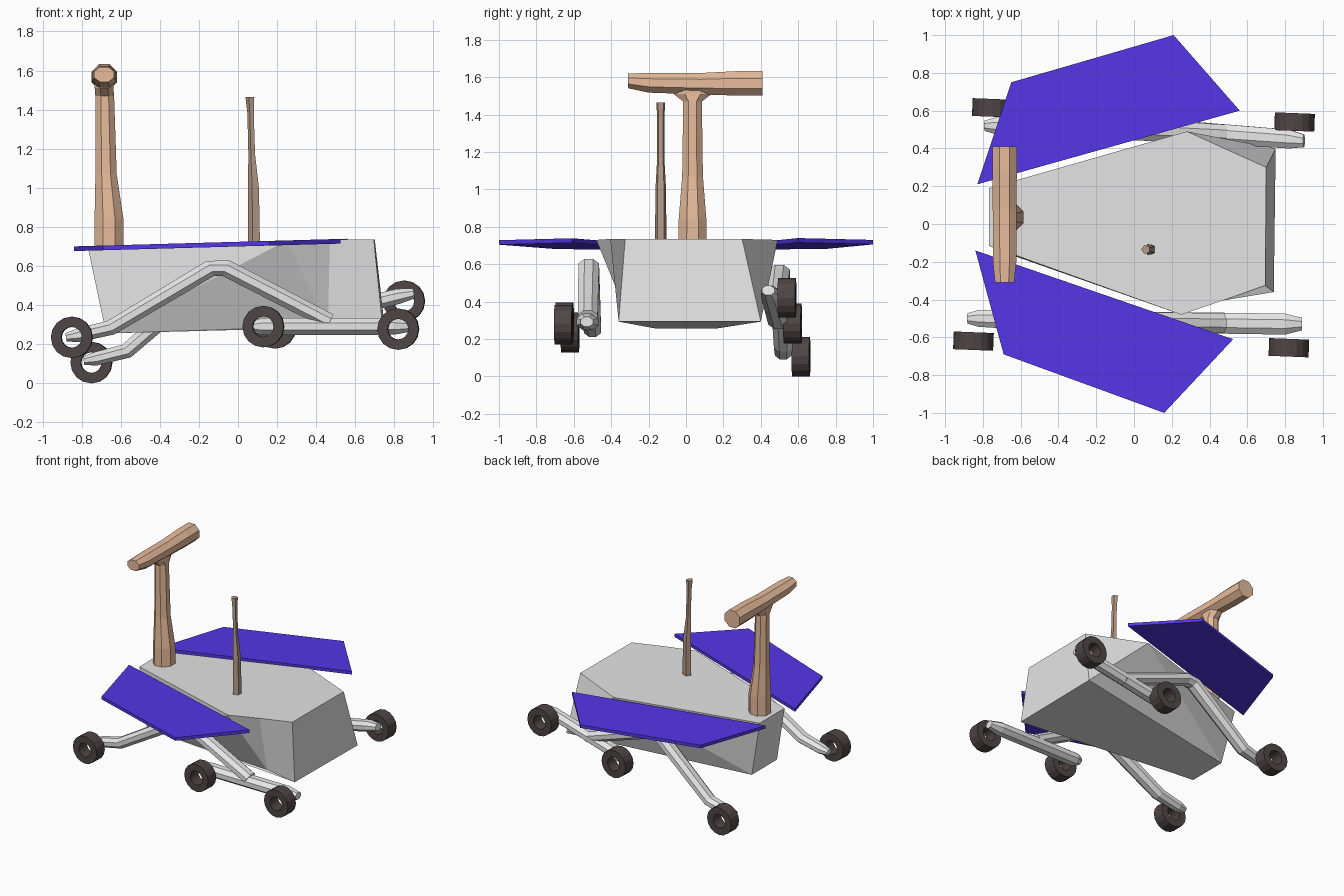
import bpy, bmesh, math
from mathutils import Vector

cube = bpy.data.objects.get("Cube")
if cube:
    bpy.data.objects.remove(cube, do_unlink=True)


def material(name, r, g, b):
    m = bpy.data.materials.new(name)
    m.use_nodes = True
    m.diffuse_color = (r, g, b, 1)
    m.node_tree.nodes["Principled BSDF"].inputs["Base Color"].default_value = (r, g, b, 1)
    return m


GREY = material("body grey", .78, .78, .78)
PALE = material("arm pale grey", .88, .88, .88)
VIOLET = material("panel violet", .09, .037, .81)
TAN = material("mast tan", .80, .50, .33)
BRONZE = material("antenna bronze", .47, .33, .25)
RUBBER = material("wheel dark brown", .08, .06, .06)


def finish(name, bm, mat):
    bmesh.ops.recalc_face_normals(bm, faces=bm.faces)
    mesh = bpy.data.meshes.new(name)
    bm.to_mesh(mesh)
    bm.free()
    mesh.materials.append(mat)
    ob = bpy.data.objects.new(name, mesh)
    bpy.context.collection.objects.link(ob)
    return ob


def loft(name, mat, rings, n):
    """Skin rings given as (centre, u half axis, v half axis) and cap the ends."""
    bm = bmesh.new()
    loops = []
    for c, u, v in rings:
        angles = [2 * math.pi * (i + .5) / n for i in range(n)]
        loops.append([bm.verts.new(Vector(c) + Vector(u) * math.cos(a) + Vector(v) * math.sin(a))
                      for a in angles])
    for a, b in zip(loops, loops[1:]):
        for i in range(n):
            j = (i + 1) % n
            bm.faces.new((a[i], a[j], b[j], b[i]))
    bm.faces.new(loops[0])
    bm.faces.new(loops[-1])
    return finish(name, bm, mat)


def arm(name, path):
    """Flattened tube through (x, y, z, size) points, mitred in the xz plane."""
    rings = []
    for i, (x, y, z, s) in enumerate(path):
        a, b = path[max(i - 1, 0)], path[min(i + 1, len(path) - 1)]
        d = Vector((b[0] - a[0], 0, b[2] - a[2])).normalized()
        rings.append(((x, y, z), (0, .06 * s, 0), Vector((-d.z, 0, d.x)) * .047 * s))
    loft(name, PALE, rings, 8)


# Hull: wedge-like box, widest near the front third, deck dipping toward the mast
bm = bmesh.new()
top, dip, low, tail = .735, .695, .293, .255
pts = dict(
    T=(-.768, -.115, dip), P=(.25, -.48, .73), M=(.47, -.405, top), S=(.695, -.325, top),
    s=(.70, .30, top), p=(.28, .49, .73), t=(-.768, .19, dip),
    R=(-.675, -.155, tail), N=(.46, -.30, low), Q=(.74, -.36, low),
    q=(.75, .40, low), r=(-.675, .155, tail))
v = {k: bm.verts.new(co) for k, co in pts.items()}
for face in ("TPMSspt", "TPR", "PRN", "PMN", "MSQN", "SsqQ", "spq", "pqr", "ptr", "tTRr", "RNQ", "RQqr"):
    bm.faces.new([v[k] for k in face])
finish("hull", bm, GREY)


# Solar panels: thin plates tilted slightly along x
def panel(name, corners):
    bm = bmesh.new()
    rows = [[bm.verts.new((x, y, .724 + .028 * x - d)) for x, y in corners] for d in (0, .024)]
    for row in rows:
        bm.faces.new(row)
    for i in range(4):
        j = (i + 1) % 4
        bm.faces.new((rows[0][i], rows[0][j], rows[1][j], rows[1][i]))
    finish(name, bm, VIOLET)


panel("left_panel", [(-.65, .75), (.21, 1), (.56, .60), (-.83, .21)])
panel("right_panel", [(-.69, -.69), (.16, -1), (.525, -.61), (-.84, -.14)])


# Mast, camera bar and antenna
def upright(name, mat, sections, n):
    loft(name, mat, [((x, y, z), (rx, 0, 0), (0, ry, 0)) for x, y, z, rx, ry in sections], n)


upright("mast", TAN, [(-.66, .035, .68, .082, .082), (-.66, .035, .84, .08, .08),
                      (-.675, .035, 1.07, .059, .06), (-.682, .035, 1.47, .052, .054),
                      (-.685, .035, 1.51, .052, .11), (-.685, .035, 1.55, .052, .11)], 8)
upright("antenna", BRONZE, [(.085, -.135, .71, .034, .032), (.082, -.135, 1.0, .031, .03),
                            (.072, -.135, 1.17, .019, .02), (.066, -.135, 1.38, .018, .02),
                            (.063, -.135, 1.465, .025, .025)], 5)
loft("camera_bar", TAN, [((-.685, y, z), (rx, 0, 0), (0, 0, rz)) for y, z, rx, rz in (
    (-.31, 1.58, .055, .042), (-.20, 1.57, .067, .057), (.08, 1.565, .068, .062),
    (.28, 1.567, .07, .071), (.41, 1.567, .07, .071))], 8)

# Suspension: one rocker and one bogie per side, the left side pitched
arm("right_rocker", [(-.88, -.50, .235, .5), (-.82, -.50, .245, .8), (-.65, -.505, .285, .9),
                     (-.14, -.52, .588, 1), (-.06, -.52, .588, 1), (.47, -.525, .315, .95)])
arm("right_bogie", [(.07, -.52, .29, .6), (.12, -.52, .29, 1), (.80, -.53, .292, 1), (.89, -.53, .292, .6)])
arm("left_rocker", [(-.79, .52, .115, .5), (-.73, .52, .125, .8), (-.57, .52, .165, .9),
                    (-.13, .50, .545, 1), (-.05, .50, .555, 1), (.51, .475, .36, .9)])
arm("left_bogie", [(.14, .50, .28, .6), (.20, .495, .295, 1), (.82, .45, .445, .9), (.90, .44, .46, .6)])


# Wheels: open square-edged rings
def wheel(name, x, y, z):
    bm = bmesh.new()
    profile = [(.053, -.047), (.106, -.047), (.106, .047), (.053, .047)]
    n = 16
    rows = []
    for i in range(n):
        a = 2 * math.pi * i / n
        rows.append([bm.verts.new((r * math.cos(a), w, r * math.sin(a))) for r, w in profile])
    for i in range(n):
        a, b = rows[i], rows[(i + 1) % n]
        for k in range(len(profile)):
            m = (k + 1) % len(profile)
            bm.faces.new((a[k], a[m], b[m], b[k]))
    ob = finish(name, bm, RUBBER)
    ob.location = (x, y, z)
    ob.rotation_euler.z = -.04


for name, spot in {
    "right_wheel_a": (-.85, -.62, .235), "right_wheel_b": (.13, -.65, .29),
    "right_wheel_c": (.82, -.655, .277), "left_wheel_a": (-.75, .615, .106),
    "left_wheel_b": (.19, .57, .283), "left_wheel_c": (.85, .54, .42),
}.items():
    wheel(name, *spot)
